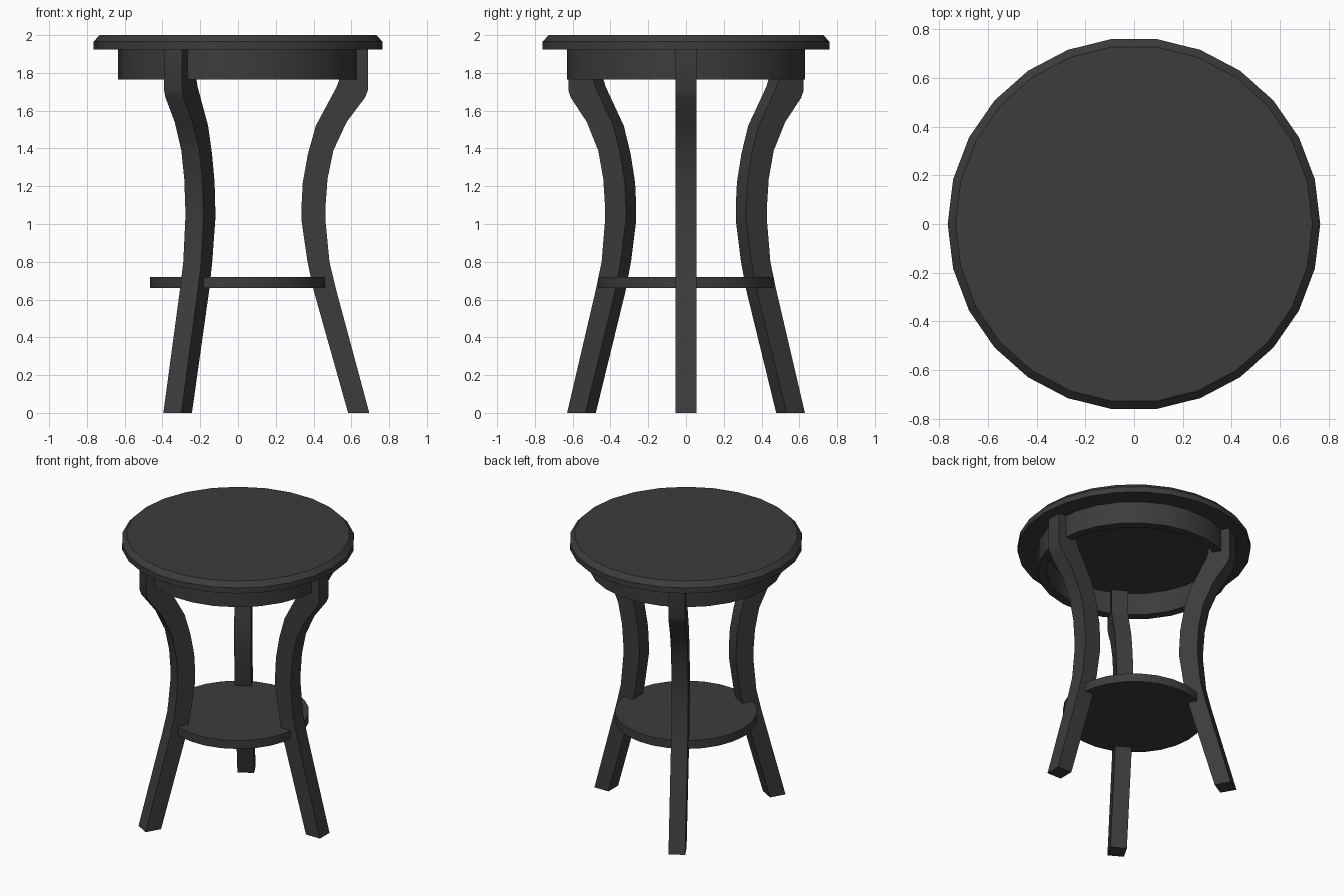
import bpy, bmesh, math

if "Cube" in bpy.data.objects:
    bpy.data.objects.remove(bpy.data.objects["Cube"])

SIDES = 26
paint = bpy.data.materials.new("dark_paint")
paint.diffuse_color = (0.045, 0.045, 0.045, 1)
paint.use_nodes = True
paint.node_tree.nodes["Principled BSDF"].inputs["Base Color"].default_value = paint.diffuse_color


def finish(name, bm):
    bmesh.ops.recalc_face_normals(bm, faces=bm.faces)
    mesh = bpy.data.meshes.new(name)
    bm.to_mesh(mesh)
    bm.free()
    mesh.materials.append(paint)
    ob = bpy.data.objects.new(name, mesh)
    bpy.context.collection.objects.link(ob)
    bpy.ops.object.select_all(action='DESELECT')
    ob.select_set(True)
    bpy.context.view_layer.objects.active = ob
    bpy.ops.object.shade_smooth_by_angle(angle=math.radians(30))
    return ob


def bridge(bm, a, b):
    n = len(a)
    for i in range(n):
        j = (i + 1) % n
        bm.faces.new((a[i], a[j], b[j], b[i]))


def lathe(name, profile, hollow=False):
    """Turn (radius, z) points about z; hollow closes the profile into a ring."""
    bm = bmesh.new()
    rings = []
    for r, z in profile:
        rings.append([bm.verts.new((r * math.cos(math.tau * k / SIDES),
                                    r * math.sin(math.tau * k / SIDES), z))
                      for k in range(SIDES)])
    for a, b in zip(rings, rings[1:]):
        bridge(bm, a, b)
    if hollow:
        bridge(bm, rings[-1], rings[0])
    else:
        bm.faces.new(rings[0])
        bm.faces.new(rings[-1])
    return finish(name, bm)


# Table top with bevelled rim, apron ring and lower shelf
lathe("table_top", [(0.765, 1.925), (0.765, 1.965), (0.733, 2.0)])
lathe("apron", [(0.635, 1.765), (0.635, 1.926), (0.575, 1.926), (0.575, 1.765)], hollow=True)
lathe("lower_shelf", [(0.467, 0.66), (0.467, 0.72)])

# Curved leg: matching outer and inner (radius, z) outlines
OUTER = [(0.695, 0), (0.52, 0.65), (0.484, 0.80), (0.463, 1.02), (0.463, 1.09),
         (0.474, 1.24), (0.505, 1.39), (0.575, 1.54), (0.673, 1.67), (0.688, 1.71), (0.688, 1.926)]
INNER = [(0.583, 0), (0.40, 0.65), (0.368, 0.80), (0.336, 1.02), (0.336, 1.09),
         (0.343, 1.22), (0.370, 1.37), (0.412, 1.52), (0.522, 1.725), (0.538, 1.77), (0.538, 1.926)]
HALF = 0.055


def leg(name, angle):
    bm = bmesh.new()
    c, s = math.cos(angle), math.sin(angle)

    def vert(p, w):
        return bm.verts.new((p[0] * c - w * s, p[0] * s + w * c, p[1]))

    rings = [[vert(o, -HALF), vert(o, HALF), vert(i, HALF), vert(i, -HALF)]
             for o, i in zip(OUTER, INNER)]
    for a, b in zip(rings, rings[1:]):
        bridge(bm, a, b)
    bm.faces.new(rings[0])
    bm.faces.new(rings[-1])
    return finish(name, bm)


for name, degrees in (("right_leg", 0), ("back_left_leg", 120), ("front_left_leg", 240)):
    leg(name, math.radians(degrees))
